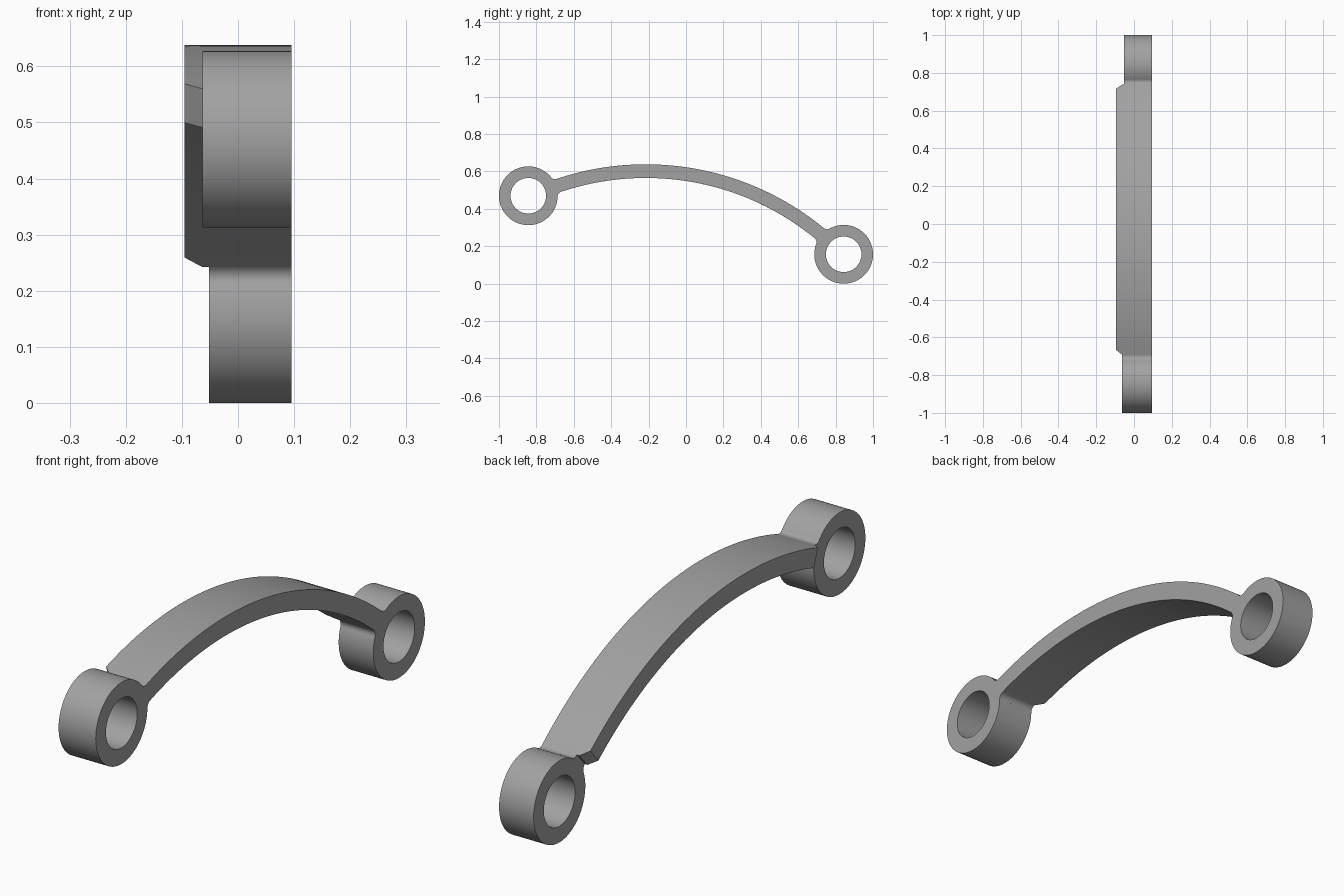
import bpy, bmesh, math

if "Cube" in bpy.data.objects:
    bpy.data.objects.remove(bpy.data.objects["Cube"])

ARC_C = (-0.215, -0.862)          # arm arc centre (y, z)
R_OUT, R_IN = 1.5, 1.427          # arm outer / inner radius
EYE_R, BORE_R, FILLET = 0.157, 0.095, 0.025
X_RIGHT, X_FLANGE = 0.095, -0.095
EYE_A, EYE_B = (-0.843, 0.470), (0.843, 0.157)
X_A, X_B = -0.063, -0.052         # left faces of the two eyes

grey = bpy.data.materials.new("grey metal")
grey.diffuse_color = (0.36, 0.36, 0.36, 1)
grey.use_nodes = True
grey.node_tree.nodes["Principled BSDF"].inputs["Base Color"].default_value = grey.diffuse_color


def finish(bm, name):
    bmesh.ops.recalc_face_normals(bm, faces=bm.faces)
    me = bpy.data.meshes.new(name)
    bm.to_mesh(me)
    bm.free()
    me.materials.append(grey)
    ob = bpy.data.objects.new(name, me)
    bpy.context.collection.objects.link(ob)
    bpy.ops.object.select_all(action='DESELECT')
    ob.select_set(True)
    bpy.context.view_layer.objects.active = ob
    bpy.ops.object.shade_smooth_by_angle(angle=math.radians(25))


def eye(name, centre, x_left, n=96):
    """Ring with a through bore, axis along x."""
    bm = bmesh.new()
    section = [(x_left, EYE_R), (X_RIGHT, EYE_R), (X_RIGHT, BORE_R), (x_left, BORE_R)]
    rows = []
    for i in range(n):
        a = 2 * math.pi * i / n
        rows.append([bm.verts.new((x, centre[0] + r * math.cos(a), centre[1] + r * math.sin(a)))
                     for x, r in section])
    for i in range(n):
        p, q = rows[i], rows[(i + 1) % n]
        for k in range(4):
            bm.faces.new((p[k], p[(k + 1) % 4], q[(k + 1) % 4], q[k]))
    finish(bm, name)


def on_arc(r, a):
    return (ARC_C[0] + r * math.sin(a), ARC_C[1] + r * math.cos(a))


def fillet(eye_c, side, r, sign, n=8):
    """Tangent angle on the arm and blend points running from arm to eye."""
    dy, dz = eye_c[0] - ARC_C[0], eye_c[1] - ARC_C[1]
    d, base = math.hypot(dy, dz), math.atan2(dy, dz)
    rc, re = r + sign * FILLET, EYE_R + FILLET
    a = base - side * math.acos((rc * rc + d * d - re * re) / (2 * rc * d))
    c = on_arc(rc, a)
    t0 = math.atan2(ARC_C[1] - c[1], ARC_C[0] - c[0])
    if sign < 0:
        t0 += math.pi
    t1 = math.atan2(eye_c[1] - c[1], eye_c[0] - c[0])
    sweep = (t1 - t0 + math.pi) % (2 * math.pi) - math.pi
    pts = [(c[0] + FILLET * math.cos(t0 + sweep * i / n),
            c[1] + FILLET * math.sin(t0 + sweep * i / n)) for i in range(n + 1)]
    # tuck the end slightly into the eye wall
    pts.append(tuple(e + (p - e) * 0.95 for p, e in zip(pts[-1], eye_c)))
    return a, pts


def arm(n=56):
    bm = bmesh.new()
    oa, fo_a = fillet(EYE_A, -1, R_OUT, 1)
    ia, fi_a = fillet(EYE_A, -1, R_IN, -1)
    ob, fo_b = fillet(EYE_B, 1, R_OUT, 1)
    ib, fi_b = fillet(EYE_B, 1, R_IN, -1)

    def column(pair, x):
        return [bm.verts.new((x, p[0], p[1])) for p in pair]

    def arc(inset):
        return [(on_arc(R_OUT, oa + inset + (ob - oa - 2 * inset) * i / n),
                 on_arc(R_IN, ia + inset + (ib - ia - 2 * inset) * i / n)) for i in range(n + 1)]

    def strip(left, right):
        """Top and underside between two rows of columns."""
        for i in range(len(left) - 1):
            for k in (0, 1):
                bm.faces.new((left[i][k], left[i + 1][k], right[i + 1][k], right[i][k]))

    def cap(row):
        for p, q in zip(row, row[1:]):
            bm.faces.new((p[0], q[0], q[1], p[1]))

    def end(p, q):
        bm.faces.new((p[0], p[1], q[1], q[0]))

    # curved span with its wider, chamfer-ended left edge
    edge = [column(p, X_FLANGE) for p in arc(0.019)]
    mid = [column(p, X_A) for p in arc(0)]
    right = [column(p, X_RIGHT) for p in arc(0)]
    strip(edge, mid)
    strip(mid, right)
    cap(edge)
    cap(right)
    end(edge[0], mid[0])
    end(edge[-1], mid[-1])

    # filleted roots into each eye
    for pairs, start, r_start, x in ((list(zip(fo_a, fi_a)), mid[0], right[0], X_A),
                                     (list(zip(fo_b, fi_b)), mid[-1], right[-1], X_B)):
        first = start
        if x != X_A:
            first = column(pairs[0], x)
            end(start, first)
        left = [first] + [column(p, x) for p in pairs[1:]]
        rgt = [r_start] + [column(p, X_RIGHT) for p in pairs[1:]]
        strip(left, rgt)
        cap(left)
        cap(rgt)
        end(left[-1], rgt[-1])
    finish(bm, "curved_arm")


eye("upper_eye", EYE_A, X_A)
eye("lower_eye", EYE_B, X_B)
arm()
